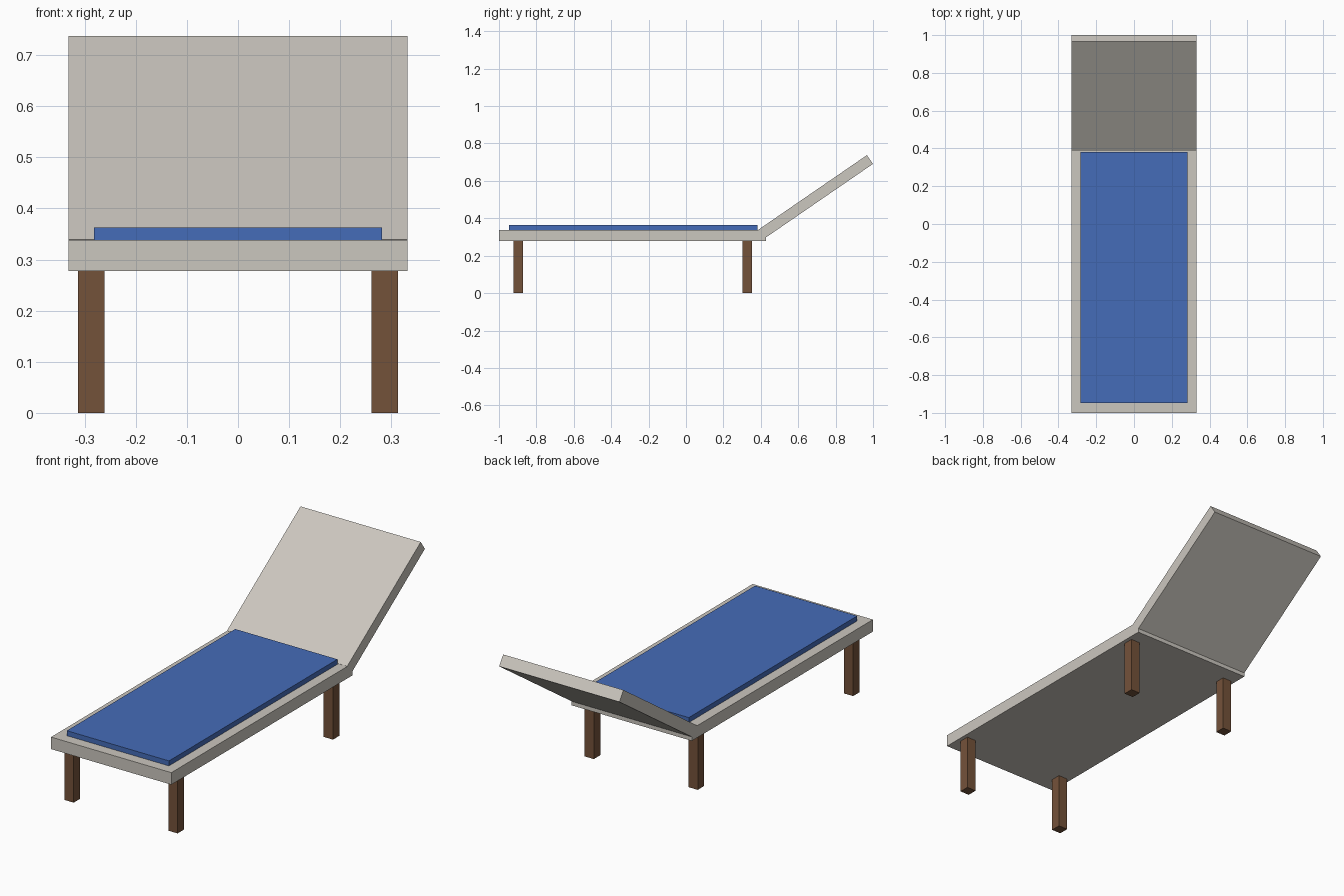
import bpy
import math
from mathutils import Vector

if "Cube" in bpy.data.objects:
    bpy.data.objects.remove(bpy.data.objects["Cube"])


def material(name, rgb):
    m = bpy.data.materials.new(name)
    m.diffuse_color = (*rgb, 1.0)
    m.use_nodes = True
    m.node_tree.nodes["Principled BSDF"].inputs["Base Color"].default_value = m.diffuse_color
    return m


BEIGE = material("warm_grey_frame", (0.60, 0.57, 0.52))
BLUE = material("blue_fabric", (0.060, 0.150, 0.48))
BROWN = material("brown_wood", (0.175, 0.085, 0.042))


def box(name, lo, hi, mat):
    """Axis-aligned box between two opposite corners."""
    lo, hi = Vector(lo), Vector(hi)
    bpy.ops.mesh.primitive_cube_add(size=1, location=(lo + hi) / 2)
    ob = bpy.context.object
    ob.name = name
    ob.scale = hi - lo
    ob.data.materials.append(mat)
    return ob


# Bed frame and the cushion lying on it
W = 0.332
box("bed_frame", (-W, -1.0, 0.278), (W, 0.428, 0.338), BEIGE)
box("cushion", (-0.282, -0.947, 0.338), (0.282, 0.381, 0.363), BLUE)

# Reclined backrest: a slab tilted about the x axis, its foot sunk in the frame
angle = math.radians(34.5)
length, thick = 0.704, 0.057
along = Vector((0, math.cos(angle), math.sin(angle)))
down = Vector((0, math.sin(angle), -math.cos(angle)))
foot = Vector((0, 0.387, 0.339))
back = box("backrest", (-W, -length / 2, -thick / 2), (W, length / 2, thick / 2), BEIGE)
back.location = foot + along * length / 2 + down * thick / 2
back.rotation_euler.x = angle

# Four square legs
for side, sx in (("left", -1), ("right", 1)):
    for end, y in (("front", -0.897), ("back", 0.328)):
        x, r = sx * 0.287, 0.0255
        box(f"{end}_{side}_leg", (x - r, y - r, 0), (x + r, y + r, 0.278), BROWN)
